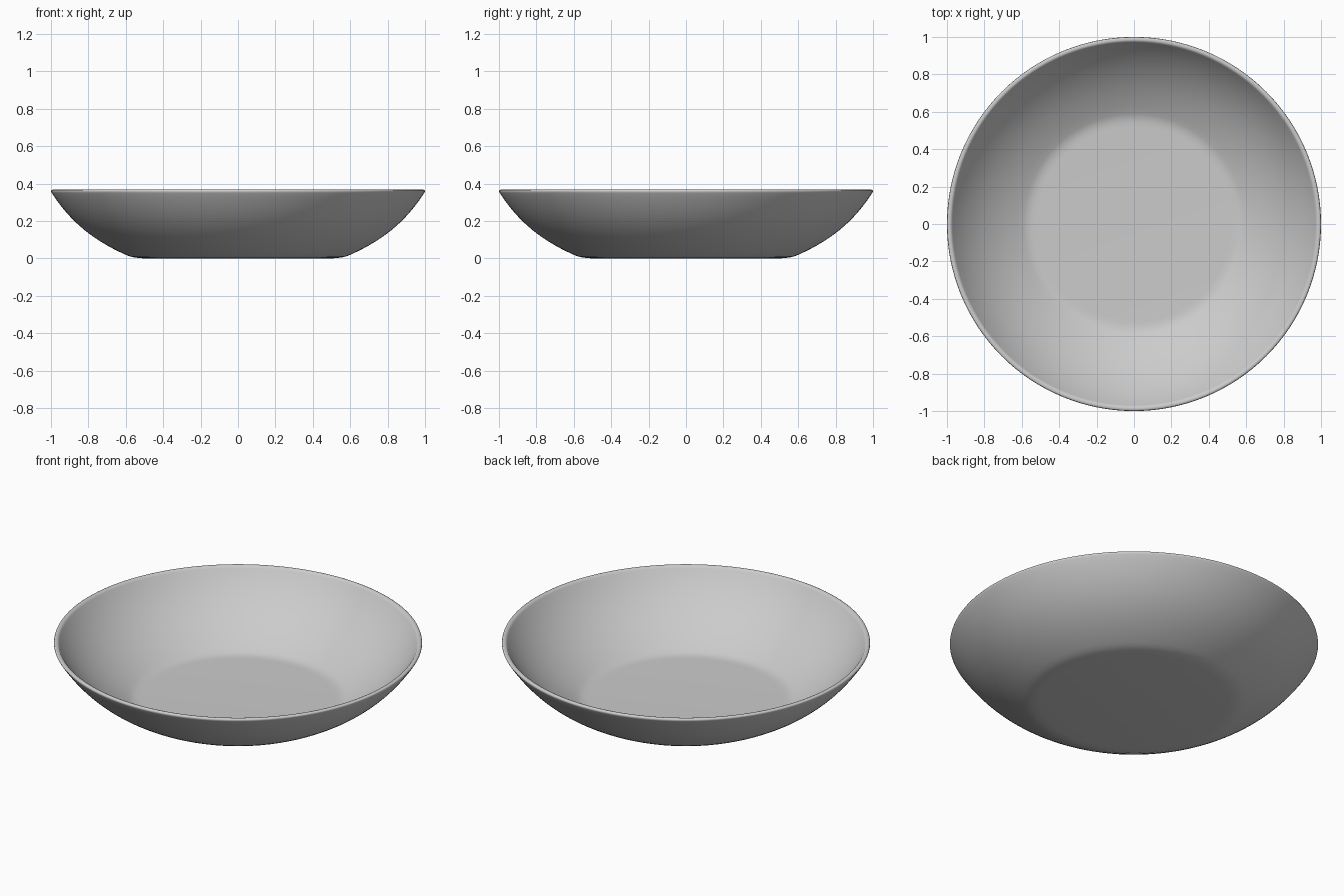
import bpy, bmesh, math
from mathutils import Vector
from mathutils.geometry import interpolate_bezier

if "Cube" in bpy.data.objects:
    bpy.data.objects.remove(bpy.data.objects["Cube"])

SEGMENTS = 128


def curve(pts, n):
    return [(p.x, p.y) for p in interpolate_bezier(*[Vector((x, z, 0)) for x, z in pts], n)]


# Half cross-section (radius, height): underside, outer wall, rounded rim, inner wall, floor
profile = [(0.53, 0.002), (0.555, 0.005), (0.58, 0.011)]
profile += curve([(0.605, 0.021), (0.78, 0.10), (0.90, 0.20), (0.996, 0.35)], 16)
profile += [(1.0, 0.358), (0.998, 0.364), (0.992, 0.367), (0.983, 0.367), (0.976, 0.364)]
profile += curve([(0.97, 0.355), (0.88, 0.22), (0.76, 0.12), (0.59, 0.034)], 16)
profile += [(0.57, 0.026), (0.545, 0.022)]
profile = [(0.51, 0.0)] + profile + [(0.52, 0.021)]

# Lathe the section into rings, then close the floor and underside
bm = bmesh.new()
rings = []
for r, z in profile:
    rings.append([bm.verts.new((r * math.cos(2 * math.pi * i / SEGMENTS),
                                r * math.sin(2 * math.pi * i / SEGMENTS), z))
                  for i in range(SEGMENTS)])
for a, b in zip(rings, rings[1:]):
    for i in range(SEGMENTS):
        j = (i + 1) % SEGMENTS
        bm.faces.new((a[i], a[j], b[j], b[i]))
bm.faces.new(rings[0])
bm.faces.new(rings[-1])
bmesh.ops.recalc_face_normals(bm, faces=bm.faces)

mesh = bpy.data.meshes.new("bowl")
bm.to_mesh(mesh)
bm.free()
bowl = bpy.data.objects.new("bowl", mesh)
bpy.context.collection.objects.link(bowl)

# Smooth shading
bpy.context.view_layer.objects.active = bowl
bowl.select_set(True)
bpy.ops.object.shade_smooth_by_angle(angle=math.radians(50))
